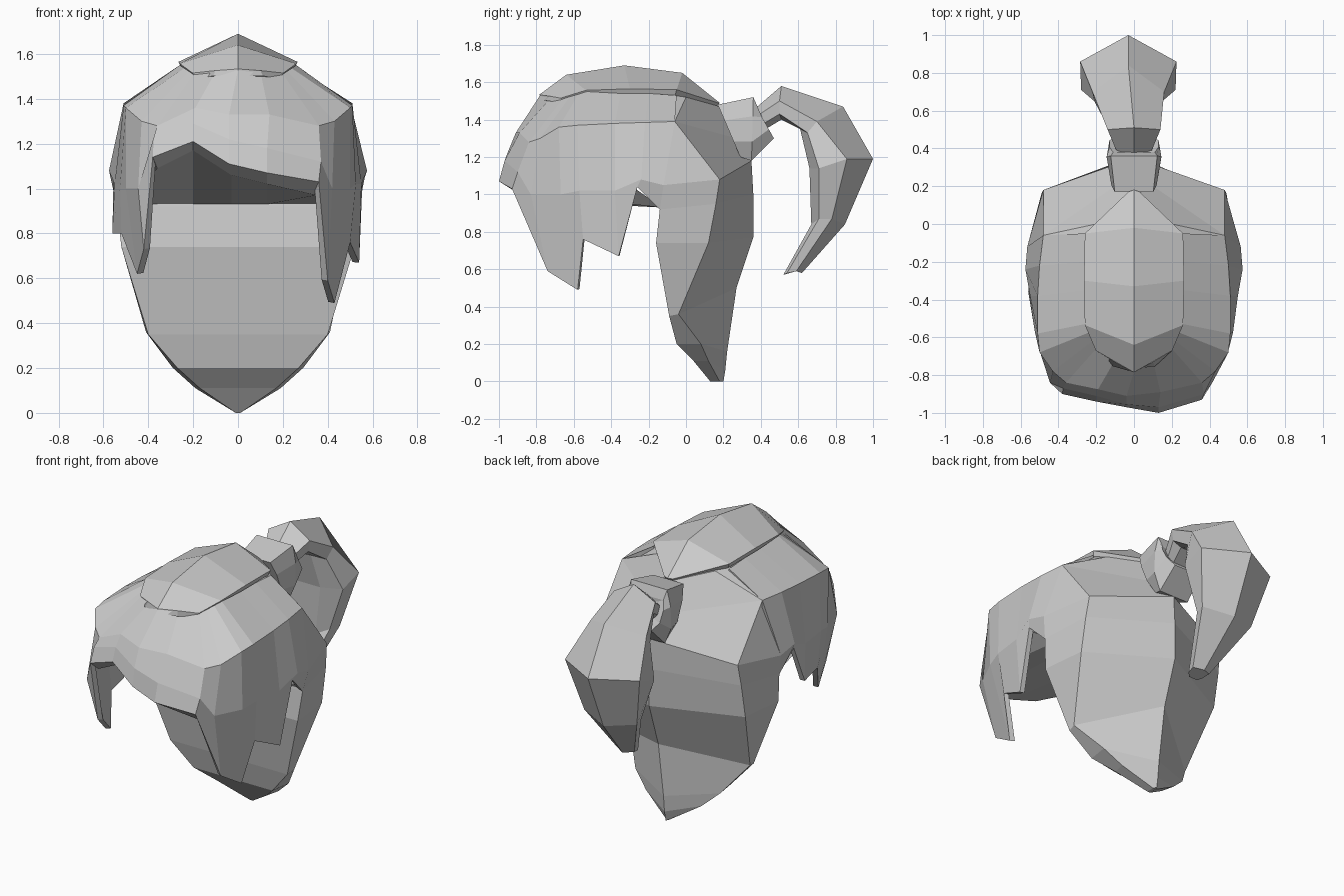
import bpy, bmesh
from mathutils import Vector


def loft(name, rows, closed=False, caps=False, thickness=0):
    """Skin a list of equally long point rows with flat faces."""
    bm = bmesh.new()
    vs = [[bm.verts.new(p) for p in r] for r in rows]
    n = len(rows[0])
    for a, b in zip(vs, vs[1:]):
        for i in range(n if closed else n - 1):
            j = (i + 1) % n
            bm.faces.new((a[i], a[j], b[j], b[i]))
    if caps:
        bm.faces.new(vs[0])
        bm.faces.new(vs[-1])
    bmesh.ops.remove_doubles(bm, verts=bm.verts, dist=0.001)
    bmesh.ops.recalc_face_normals(bm, faces=bm.faces)
    if thickness:  # open shells: make sure normals point away from the head
        c = Vector((0, -0.35, 0.9))
        if sum((f.calc_center_median() - c).dot(f.normal) * f.calc_area() for f in bm.faces) < 0:
            bmesh.ops.reverse_faces(bm, faces=bm.faces)
    me = bpy.data.meshes.new(name)
    bm.to_mesh(me)
    bm.free()
    ob = bpy.data.objects.new(name, me)
    bpy.context.collection.objects.link(ob)
    if thickness:
        m = ob.modifiers.new("thickness", 'SOLIDIFY')
        m.thickness = thickness
        m.offset = -1
    return ob


def flip(p):
    return (-p[0], p[1], p[2])


def ring(half, dx=0):
    """Close a half section by mirroring it; points on x = 0 are kept once."""
    pts = list(half) + [flip(p) for p in reversed(half) if p[0] > 0]
    return [(x + dx, y, z) for x, y, z in pts]


# Back hair: centre back, corner, front edge for each level
back = [
    [(0, .18, 1.47), (.2, 0, 1.52), (.26, -.07, 1.53)],
    [(0, .27, 1.30), (.48, -.06, 1.39), (.47, -.10, 1.38)],
    [(0, .35, 1.18), (.48, .18, 1.08), (.565, -.12, 1.05)],
    [(0, .36, 1.00), (.49, .16, .95), (.54, -.14, .92)],
    [(0, .36, .77), (.49, .12, .74), (.52, -.16, .74)],
    [(0, .27, .50), (.41, -.04, .36), (.40, -.09, .35)],
    [(0, .22, .16), (.29, .08, .20), (.27, -.05, .20)],
    [(0, .21, .06), (.19, .12, .11), (.17, .04, .11)],
    [(0, .20, 0), (.01, .18, .0), (.01, .13, 0)],
]
loft("back_hair", [ring(r) for r in back], closed=True, caps=True)

# Side hair columns (upper edge, crease, widest), mirrored to both sides
side = [
    [(.26, -.05, 1.53), (.48, -.06, 1.39), (.565, -.12, 1.05)],
    [(.26, -.20, 1.54), (.50, -.22, 1.385), (.575, -.24, 1.08)],
    [(.26, -.35, 1.54), (.51, -.38, 1.38), (.55, -.38, 1.02)],
    [(.26, -.53, 1.55), (.51, -.58, 1.37), (.525, -.57, 1.02)],
    [(.24, -.575, 1.536), (.50, -.68, 1.36), (.50, -.67, 1.0)],
    [(.22, -.62, 1.523), (.43, -.78, 1.30), (.42, -.83, 1.0)],
    [(.20, -.66, 1.51), (.36, -.84, 1.28), (.37, -.90, 1.12)],
]
# Uneven lock tips on each side
right_tips = [(.54, -.14, .92), (.555, -.26, 1.04), (.54, -.36, .67), (.50, -.55, .76),
              (.43, -.58, .49), (.40, -.74, .59), (.36, -.93, 1.03)]
left_tips = [(-.54, -.14, .92), (-.555, -.26, 1.04), (-.56, -.36, .80), (-.52, -.54, .80),
             (-.45, -.65, .62), (-.42, -.77, .73), (-.38, -.90, 1.14)]
fringe = [
    [(.10, -.72, 1.52), (.14, -.89, 1.33), (.13, -.97, 1.18), (.13, -1.0, 1.07)],
    [(0, -.78, 1.53), (-.04, -.91, 1.33), (-.04, -.955, 1.22), (-.04, -.97, 1.11)],
    [(-.10, -.72, 1.52), (-.19, -.875, 1.36), (-.20, -.91, 1.29), (-.20, -.94, 1.21)],
]
right = [c + [t] for c, t in zip(side, right_tips)]
left = [[flip(p) for p in c] + [t] for c, t in zip(side, left_tips)]
left[6][2] = (-.375, -.87, 1.23)
left[5][2] = (-.445, -.84, 1.0)
loft("fringe_and_side_hair", right + fringe + left[::-1], thickness=.03)

# Crown piece: steps over the side hair at the back, runs flush into the fringe
ridge = [(0, .18, 1.49), (0, -.02, 1.65), (0, -.33, 1.69), (0, -.64, 1.64), (0, -.785, 1.533), (0, -.785, 1.533)]
edge = [(.03, .17, 1.49), (.26, -.05, 1.56), (.265, -.30, 1.565), (.26, -.535, 1.557),
        (.202, -.67, 1.515), (.10, -.73, 1.526)]
loft("crown_hair", [edge, ridge, [flip(p) for p in edge]], thickness=.035)

# Underside closing the cap: fringe rim, inner lip, back of the opening
rim = [right_tips[1], (.50, -.60, 1.0), right_tips[6]] + [c[3] for c in fringe] + \
      [left_tips[6], (-.50, -.60, 1.0), left_tips[1]]
lip = [(.53, -.27, 1.03), (.46, -.58, .98), (.35, -.87, .97), (.13, -.92, 1.02), (-.03, -.90, 1.06),
       (-.20, -.87, 1.17), (-.36, -.85, 1.09), (-.46, -.58, .98), (-.53, -.27, 1.03)]
loft("cap_underside", [rim, lip, [(p[0], -.13, .93) for p in lip]])

# Hair tie: collar that flares, then pinches at the tail
tie = []
for (yt, zt), (yb, zb), w in [((.17, 1.48), (.29, 1.20), .12), ((.36, 1.52), (.35, 1.18), .145),
                              ((.38, 1.46), (.47, 1.30), .13), ((.38, 1.44), (.44, 1.31), .08)]:
    def at(f, x):
        return (x, yt + (yb - yt) * f, zt + (zb - zt) * f)
    tie.append(ring([at(0, w * .85), at(.3, w), at(.7, w), at(1, w * .7)]))
loft("hair_tie", tie, closed=True, caps=True)

# Ponytail: outer ridge, side edge, inner side edge, inner face along the curve
tail = [
    [(0, .37, 1.46), (.09, .38, 1.42), (.09, .40, 1.37), (.06, .41, 1.34)],
    [(0, .51, 1.58), (.14, .50, 1.50), (.13, .50, 1.43), (.08, .51, 1.40)],
    [(0, .84, 1.47), (.19, .70, 1.39), (.18, .65, 1.33), (.10, .61, 1.35)],
    [(0, 1.0, 1.19), (.255, .86, 1.19), (.25, .71, 1.14), (.13, .66, 1.14)],
    [(0, .85, .84), (.18, .78, .87), (.16, .71, .87), (.09, .67, .84)],
    [(0, .62, .58), (.06, .59, .59), (.05, .54, .58), (.03, .52, .57)],
]
loft("ponytail", [ring(r, -.03 if 1 < i < 5 else 0) for i, r in enumerate(tail)], closed=True, caps=True)
